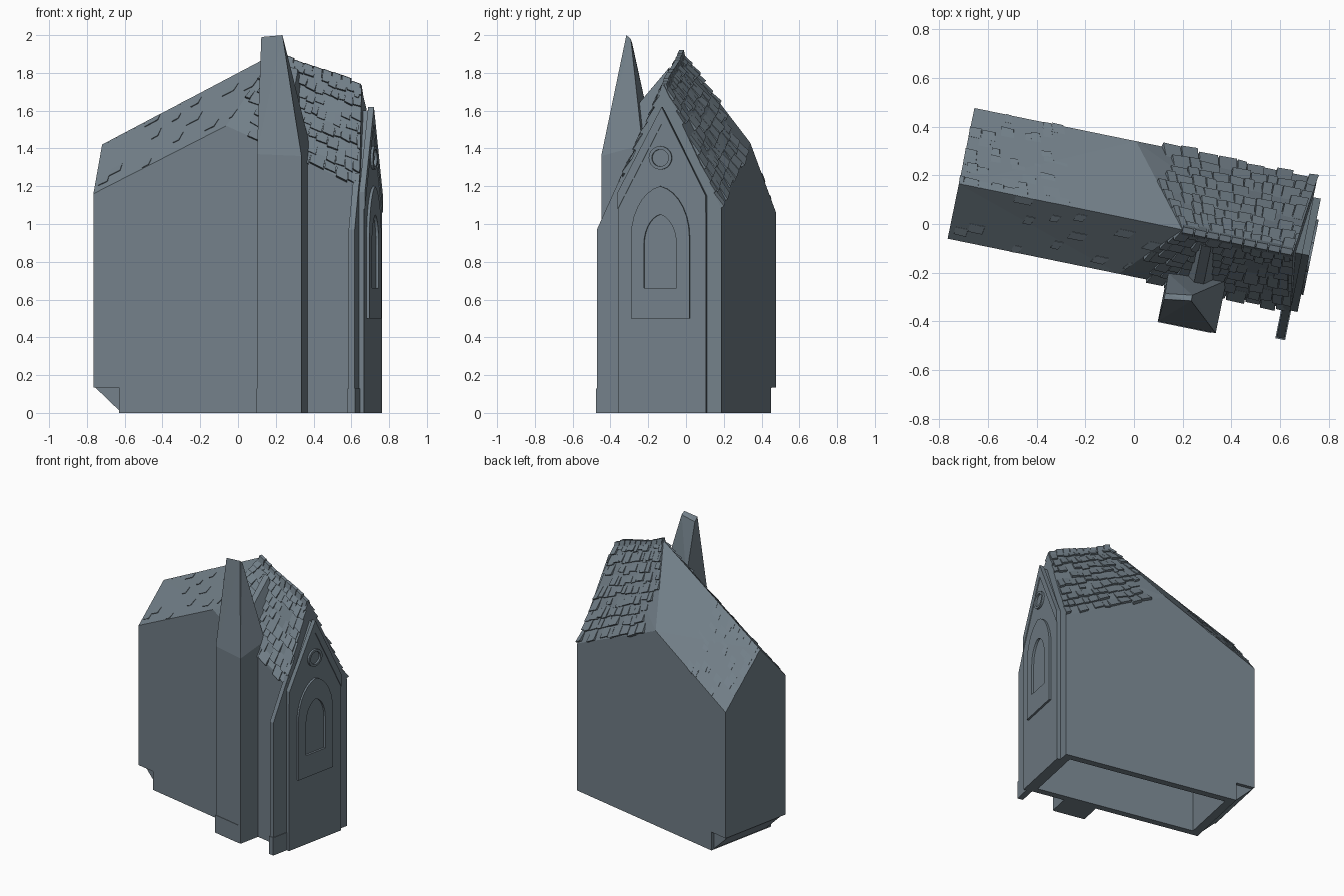
import bpy, bmesh, math, random
from mathutils import Vector, Matrix

if "Cube" in bpy.data.objects:
    bpy.data.objects.remove(bpy.data.objects["Cube"])

random.seed(4)
TURN = Matrix.Rotation(math.radians(-11.6), 3, 'Z')   # whole building is turned on the ground

slate = bpy.data.materials.new("slate_grey")
slate.diffuse_color = (0.17, 0.215, 0.25, 1)
slate.use_nodes = True
slate.node_tree.nodes["Principled BSDF"].inputs["Base Color"].default_value = slate.diffuse_color


def build(name, verts, faces, tri=False):
    """Mesh from points in the building's own frame: u length, v depth, z up."""
    bm = bmesh.new()
    vs = [bm.verts.new(TURN @ Vector(p)) for p in verts]
    for f in faces:
        bm.faces.new([vs[i] for i in f])
    if tri:
        bmesh.ops.triangulate(bm, faces=[f for f in bm.faces if len(f.verts) == 4])
    bmesh.ops.recalc_face_normals(bm, faces=bm.faces)
    me = bpy.data.meshes.new(name)
    bm.to_mesh(me)
    bm.free()
    me.materials.append(slate)
    ob = bpy.data.objects.new(name, me)
    bpy.context.collection.objects.link(ob)
    return ob


def loft(name, a, b):
    """Solid between two matching outlines."""
    n = len(a)
    faces = [tuple(range(n)), tuple(range(n, 2 * n))]
    faces += [(i, (i + 1) % n, n + (i + 1) % n, n + i) for i in range(n)]
    return build(name, a + b, faces)


def plate(name, outline, u0, u1):
    """Outline in v, z extruded along u."""
    return loft(name, [(u0, v, z) for v, z in outline], [(u1, v, z) for v, z in outline])


def ring(name, outer, inner, u0, u1):
    """Raised frame between two outlines with equal point counts."""
    n = len(outer)
    pts = [(u, v, z) for loop, u in ((outer, u0), (outer, u1), (inner, u1), (inner, u0)) for v, z in loop]
    faces = [(k * n + i, k * n + (i + 1) % n, (k + 1) % 4 * n + (i + 1) % n, (k + 1) % 4 * n + i)
             for k in range(4) for i in range(n)]
    return build(name, pts, faces)


def arch(c, hw, bottom, spring, top, n=14):
    pts = [(c - hw, bottom), (c + hw, bottom)]
    for i in range(n + 1):
        t = math.pi * i / n
        q = 1 - abs(1 - 2 * i / n)
        pts.append((c + hw * math.cos(t), spring + (top - spring) * (0.8 * math.sin(t) + 0.2 * q)))
    return pts


# Main body: walls and roof with a raised middle
U0, U1, V0, V1, RV = -0.738, 0.70, -0.213, 0.335, 0.017
STEP = -0.60


def wall(v, zl, up, zp, zr):
    return [(U0, v, 0.135), (STEP, v, 0.135), (STEP, v, 0), (U1, v, 0),
            (U1, v, zr), (up, v, zp), (U0, v, zl)]


front = wall(V0, 1.16, -0.02, 1.52, 1.20)
back = wall(V1, 1.06, -0.06, 1.43, 1.08)
ridge = [(U0, RV, 1.42), (0.20, RV, 1.905), (0.665, RV, 1.735)]
body = build("body", front + back + ridge, [
    range(7), range(7, 14),
    (0, 1, 8, 7), (1, 2, 9, 8), (2, 3, 10, 9),        # underside with step
    (0, 6, 14, 13, 7), (3, 4, 16, 11, 10),            # end walls
    (6, 5, 15, 14), (5, 4, 16, 15),                   # front roof
    (13, 12, 15, 14), (12, 11, 16, 15)], tri=True)    # back roof

# Hollow underside
hollow = loft("hollow_cutter", *[[(-0.54, -0.165, z), (0.645, -0.165, z), (0.645, 0.285, z), (-0.54, 0.285, z)]
                                 for z in (-0.1, 0.95)])
hollow.hide_render = True
hollow.hide_set(True)
cut = body.modifiers.new("hollow", 'BOOLEAN')
cut.object = hollow
cut.solver = 'EXACT'

# Sloped wedge under the overhanging end
loft("end_wedge", *[[(U0, v, 0.136), (-0.595, v, 0.136), (-0.595, v, 0.001)] for v in (-0.17, 0.31)])

# Side tower with a leaning wedge-shaped top
build("tower", [
    (0.178, -0.372, 0), (0.419, -0.372, 0), (0.419, -0.19, 0), (0.178, -0.19, 0),
    (0.178, -0.372, 1.37), (0.419, -0.372, 1.36), (0.419, -0.15, 1.42), (0.178, -0.17, 1.58),
    (0.183, -0.278, 1.99), (0.294, -0.262, 2.0), (0.294, -0.238, 1.98), (0.183, -0.254, 1.96)],
    [(0, 1, 2, 3), (0, 1, 5, 4), (1, 2, 6, 5), (2, 3, 7, 6), (3, 0, 4, 7),
     (4, 5, 9, 8), (5, 6, 10, 9), (6, 7, 11, 10), (7, 4, 8, 11), (8, 9, 10, 11)], tri=True)
loft("tower_plinth", *[[(0.176, -0.375, z), (0.40, -0.375, z), (0.40, -0.20, z), (0.176, -0.20, z)]
                       for z in (0, 0.13)])

# Small saddle joining tower and roof
loft("tower_saddle",
     [(0.25, -0.22, 1.40), (0.37, -0.22, 1.38), (0.33, -0.22, 1.60), (0.29, -0.22, 1.61)],
     [(0.26, -0.01, 1.70), (0.36, -0.01, 1.68), (0.33, -0.03, 1.82), (0.29, -0.03, 1.83)])

# Corner buttress
loft("corner_buttress", *[[(u, -0.338, 0), (u, -0.20, 0), (u, -0.20, 1.27), (u, -0.338, 0.97)]
                          for u in (0.667, 0.70)])
loft("buttress_foot", *[[(0.663, -0.343, z), (0.704, -0.343, z), (0.704, -0.20, z), (0.663, -0.20, z)]
                        for z in (0, 0.13)])

# Gabled facade, its verge, window frame and round window
C = 0.012
plate("facade", [(-0.219, 0), (0.256, 0), (0.256, 1.13), (0.018, 1.60), (-0.219, 1.15)], 0.66, 0.725)
plate("facade_verge", [(-0.219, 1.08), (-0.219, 1.17), (0.018, 1.62), (0.256, 1.15),
                       (0.256, 1.06), (0.018, 1.53)], 0.70, 0.731)
ring("window_frame", arch(C, 0.158, 0.50, 0.93, 1.20), arch(C, 0.088, 0.66, 0.89, 1.05), 0.72, 0.740)


def circle(r, n=20):
    return [(C + r * math.cos(2 * math.pi * i / n), 1.35 + r * math.sin(2 * math.pi * i / n)) for i in range(n)]


ring("round_window_frame", circle(0.062), circle(0.045), 0.72, 0.740)


# Roof shingles, laid in rows on a four-cornered slope
def shingles(name, e0, e1, r0, r1, rows, cols, thick, fill, keep=lambda s, t: True):
    e0, e1, r0, r1 = map(Vector, (e0, e1, r0, r1))
    verts, faces = [], []

    def at(s, t):
        return e0.lerp(e1, s).lerp(r0.lerp(r1, s), t)

    for r in range(rows):
        s = random.uniform(-0.5, 0) / cols
        while s < 1:
            w = random.uniform(0.6, 1.4) / cols
            sa, sb = max(s, 0), min(s + w * 0.93, 1)
            s += w
            if sb - sa < 0.01 or random.random() > fill or not keep(sa, r / rows):
                continue
            ta = (r + random.uniform(-0.15, 0.2)) / rows
            tb = min((r + 1.1) / rows, 1)
            p = [at(sa, ta), at(sb, ta + random.uniform(-0.1, 0.1) / rows), at(sb, tb), at(sa, tb)]
            n = (p[1] - p[0]).cross(p[3] - p[0]).normalized()
            n *= 1 if n.z > 0 else -1
            h = thick * random.uniform(0.6, 1.3)
            k = len(verts)
            verts += [q - n * 0.006 for q in p] + [p[0] + n * h, p[1] + n * h, p[2] + n * 0.001, p[3] + n * 0.001]
            faces += [tuple(k + i for i in f) for f in
                      ((0, 1, 2, 3), (4, 5, 6, 7), (0, 1, 5, 4), (1, 2, 6, 5), (2, 3, 7, 6), (3, 0, 4, 7))]
    build(name, verts, faces)


shingles("front_shingles", front[5], front[4], ridge[1], ridge[2], 8, 12, 0.016, 0.9,
         lambda s, t: s > 0.08 or t > 0.3)
shingles("back_shingles", back[5], back[4], ridge[1], ridge[2], 9, 12, 0.016, 0.9,
         lambda s, t: s > 0.1 or t > 0.3)
shingles("front_worn_shingles", front[6], front[5], ridge[0], ridge[1], 9, 16, 0.004, 0.12)
shingles("back_worn_shingles", back[6], back[5], ridge[0], ridge[1], 11, 18, 0.006, 0.4,
         lambda s, t: s < 0.5)

# Uneven ridge caps
for i in range(9):
    a, b = (Vector(ridge[1]).lerp(Vector(ridge[2]), (i + d) / 9) for d in (0, 0.9))
    h = random.uniform(0.0, 0.018)
    loft("ridge_cap", *[[(p.x, RV - 0.03, p.z - 0.06), (p.x, RV + 0.03, p.z - 0.06),
                         (p.x, RV + 0.012, p.z + h), (p.x, RV - 0.012, p.z + h)] for p in (a, b)])
